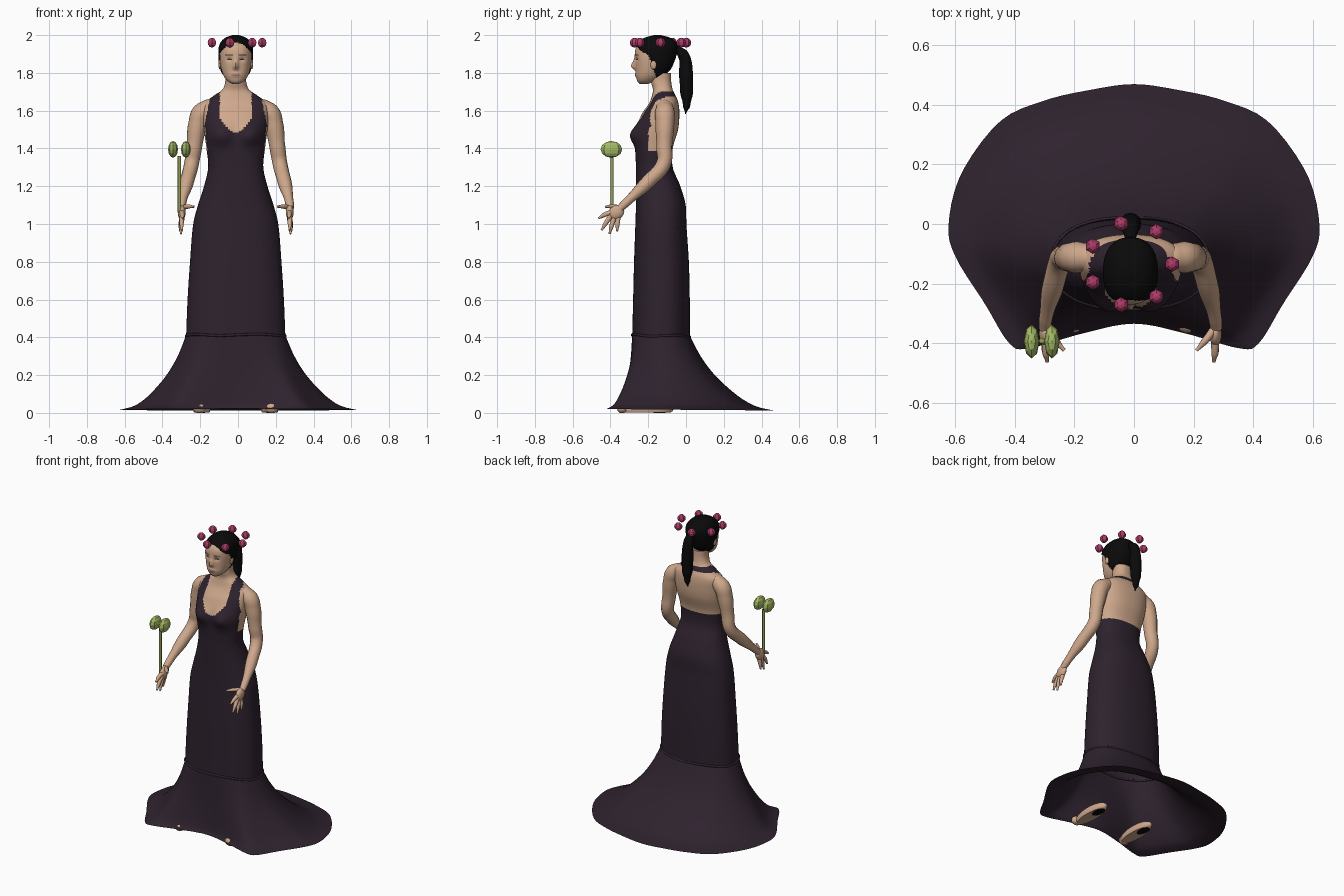
import bpy, bmesh
from math import sin, cos, pi, exp, copysign
from mathutils import Matrix, Vector

cube = bpy.data.objects.get("Cube")
if cube:
    bpy.data.objects.remove(cube, do_unlink=True)

CX = -0.012      # the figure stands slightly off the centre of the train
SEGS = 96


def material(name, *rgb):
    m = bpy.data.materials.new(name)
    m.use_nodes = True
    m.diffuse_color = (*rgb, 1)
    m.node_tree.nodes["Principled BSDF"].inputs["Base Color"].default_value = (*rgb, 1)
    return m


skin = material("skin", 0.62, 0.39, 0.26)
lips = material("lips", 0.45, 0.22, 0.16)
gown = material("dark plum", 0.027, 0.016, 0.027)
hair = material("black hair", 0.003, 0.003, 0.003)
brown = material("dark brown", 0.05, 0.03, 0.02)
rose = material("rose", 0.42, 0.045, 0.14)
green = material("bud green", 0.38, 0.50, 0.13)
stem_green = material("stem green", 0.28, 0.35, 0.09)


def add(name, mesh, mats, smooth=True):
    ob = bpy.data.objects.new(name, mesh)
    bpy.context.collection.objects.link(ob)
    for m in mats:
        mesh.materials.append(m)
    if smooth:
        mesh.shade_smooth()
        mesh.set_sharp_from_angle(angle=1.0)
    return ob


def sample(table, k):
    """Smooth interpolation of a table whose rows start with their key."""
    i = 0
    while i < len(table) - 2 and table[i + 1][0] < k:
        i += 1
    a, b = Vector(table[i]), Vector(table[i + 1])
    p, n = Vector(table[max(i - 1, 0)]), Vector(table[min(i + 2, len(table) - 1)])
    h = b[0] - a[0]
    t = (k - a[0]) / h
    ta, tb = (b - p) * (h / (b[0] - p[0])), (n - a) * (h / (n[0] - a[0]))
    return (a * (2*t**3 - 3*t*t + 1) + ta * (t**3 - 2*t*t + t)
            + b * (3*t*t - 2*t**3) + tb * (t**3 - t*t))


def ring(z, half, front, back, shape=None):
    """Rounded cross-section, starting at the front and turning to the left."""
    pts = []
    for j in range(SEGS):
        s, c = sin(2*pi*j / SEGS), cos(2*pi*j / SEGS)
        x = half * copysign(abs(s)**0.85, s)
        y = (front + back) / 2 - (back - front) / 2 * copysign(abs(c)**0.85, c)
        if shape and c > 0:
            y += shape(x, z) * min(1, c * 2)
        pts.append(Vector((x + CX, y, z)))
    return pts


def table_rings(table, step, shape=None):
    lo, hi = table[0][0], table[-1][0]
    n = round((hi - lo) / step)
    return [ring(*sample(table, lo + (hi - lo) * i / n), shape) for i in range(n + 1)]


def loft(name, rings, mats, rule=None, caps=False):
    """Skin the rings; rule gives a material index, or None to leave a face out."""
    bm = bmesh.new()
    rows = [[bm.verts.new(p) for p in r] for r in rings]
    for a, b in zip(rows, rows[1:]):
        for j in range(SEGS):
            k = (j + 1) % SEGS
            quad = (a[j], a[k], b[k], b[j])
            mid = sum((v.co for v in quad), Vector()) / 4
            index = rule(abs(mid.x - CX), mid.y, mid.z) if rule else 0
            if index is not None:
                bm.faces.new(quad).material_index = index
    if caps:
        bm.faces.new(rows[-1])
        if rule(0, rings[0][0].y, rings[0][0].z) is not None:
            bm.faces.new(rows[0][::-1])
    bmesh.ops.delete(bm, geom=[v for v in bm.verts if not v.link_faces], context='VERTS')
    mesh = bpy.data.meshes.new(name)
    bm.to_mesh(mesh)
    bm.free()
    return add(name, mesh, mats)


def tube(name, pts, mat, cyclic=False):
    """Round tube through points given as x, y, z, radius."""
    cu = bpy.data.curves.new(name, 'CURVE')
    cu.dimensions = '3D'
    cu.bevel_depth, cu.bevel_resolution, cu.resolution_u = 1, 4, 6
    cu.use_fill_caps = True
    sp = cu.splines.new('BEZIER')
    sp.radius_interpolation = 'EASE'
    sp.bezier_points.add(len(pts) - 1)
    for bp, p in zip(sp.bezier_points, pts):
        bp.co, bp.radius = p[:3], p[3]
        bp.handle_left_type = bp.handle_right_type = 'AUTO'
    sp.use_cyclic_u = cyclic
    temp = bpy.data.objects.new("temp", cu)
    bpy.context.collection.objects.link(temp)
    dg = bpy.context.evaluated_depsgraph_get()
    mesh = bpy.data.meshes.new_from_object(temp.evaluated_get(dg))
    bpy.data.objects.remove(temp, do_unlink=True)
    return add(name, mesh, [mat])


def ball(name, loc, size, mat, segs=24, rings=14, tilt=0, smooth=True, floor=None):
    bm = bmesh.new()
    bmesh.ops.create_uvsphere(bm, u_segments=segs, v_segments=rings, radius=1)
    bm.transform(Matrix.Translation(loc) @ Matrix.Rotation(tilt, 4, 'X')
                 @ Matrix.Diagonal((*size, 1)))
    if floor is not None:
        for v in bm.verts:
            v.co.z = max(v.co.z, floor)
    mesh = bpy.data.meshes.new(name)
    bm.to_mesh(mesh)
    bm.free()
    return add(name, mesh, [mat], smooth)


def bump(d, width):
    return exp(-(d / width)**2)


# Gown and torso: height, half width, front, back
BODY = [(.40, .263, -.285, .02), (.6, .255, -.28, .02), (.8, .242, -.275, .015),
        (1, .225, -.268, .002), (1.1, .2, -.265, -.002), (1.2, .168, -.265, -.03),
        (1.3, .146, -.265, -.07), (1.4, .155, -.268, -.07), (1.5, .168, -.262, -.042),
        (1.58, .172, -.235, -.035), (1.64, .165, -.195, -.04), (1.68, .115, -.18, -.055),
        (1.71, .072, -.175, -.07), (1.75, .056, -.185, -.078), (1.8, .055, -.19, -.08)]


def bust(x, z):
    return -0.038 * bump(abs(x) - 0.08, 0.06) * bump(z - 1.47, 0.055)


def halter(x, y, z):
    """Low round neckline, bare back, straps meeting behind the neck."""
    if z < 1.39:
        return 0
    if y > -0.2 + min(max(0, z - 1.5) * 0.9, 0.09):
        return 0 if 1.675 < z < 1.705 else 1
    scoop = 0.085 * min(1, max(0, z - 1.485) / 0.08)**0.5
    if z > 1.485 and x < scoop:
        return 1
    return 1 if (z > 1.5 and x > 0.17 - 0.2 * (z - 1.5)) or z > 1.705 else 0


loft("gown_and_torso", table_rings(BODY, 0.007, bust), [gown, skin], halter)

# Flared train: the hip ring spreads into the hem outline (front to back, left half)
HEM = [(-.17, -.367), (0, -.335), (.17, -.367), (.355, -.418), (.42, -.4), (.5, -.27),
       (.6, -.11), (.623, 0), (.58, .17), (.45, .345), (.3, .415), (.15, .45), (0, .47),
       (-.15, .45)]
HEM = [(i - 1, *p) for i, p in enumerate(HEM)]
FLARE = [(.02, 1), (.032, .85), (.05, .73), (.1, .55), (.2, .3), (.3, .13), (.41, 0)]
hem = []
for j in range(SEGS):
    side = 1 if j <= SEGS / 2 else -1
    turn = min(j, SEGS - j) / (SEGS / 2)
    p = sample(HEM, turn * (len(HEM) - 3))
    hem.append(Vector((side * p[1], p[2], 0.017 + 0.005 * cos(turn * pi))))
hip = ring(*BODY[0])
train = [hem]
for i in range(1, 33):
    z = 0.02 + 0.39 * (i / 32)**1.5
    f = sample(FLARE, z)[1]
    row = []
    for a, b in zip(hip, hem):
        q = a.lerp(b, f)
        q.z = z + (b.z - 0.02) * f
        row.append(q)
    train.append(row)
loft("skirt_train", train, [gown])
tube("skirt_seam", [(p.x, p.y, 0.408 - 0.03 * (p.y + 0.13) + 0.004 * sin(i), 0.007)
                    for i, p in enumerate(hip[::4])], gown, cyclic=True)

# Head
HEAD = [(1.742, .02, -.245, -.2), (1.755, .042, -.257, -.165), (1.78, .062, -.264, -.13),
        (1.81, .074, -.266, -.095), (1.85, .082, -.268, -.075), (1.89, .085, -.271, -.062),
        (1.93, .083, -.266, -.057), (1.96, .07, -.245, -.068), (1.982, .045, -.21, -.1),
        (1.994, .01, -.165, -.145)]


def face(x, z):
    nose = 0.024 * bump(x, 0.013) * bump(z - 1.834, 0.016 if z < 1.834 else 0.032)
    mouth = 0.006 * bump(x, 0.024) * bump(z - 1.79, 0.012)
    socket = 0.008 * bump(abs(x) - 0.034, 0.016) * bump(z - 1.872, 0.013)
    return socket - nose - mouth


def features(x, y, z):
    if y > -0.2:
        return 0
    if (x / 0.024)**2 + ((z - 1.79) / 0.007)**2 < 1:
        return 1
    eye = ((x - 0.034) / 0.013)**2 + ((z - 1.872) / 0.005)**2 < 1
    brow = 0.014 < x < 0.056 and abs(z - 1.896 + 6 * (x - 0.035)**2) < 0.003
    return 2 if eye or brow else 0


def hairline(x, y, z):
    return 0 if z > 1.96 - 8 * x * x or (z > 1.775 and y > -0.215 + 0.35 * (1.94 - z)) else None


loft("head", table_rings(HEAD, 0.003, face), [skin, lips, brown], features, caps=True)
CAP = [(z + .006, w + .007, f - .005, b + .012) for z, w, f, b in HEAD]
loft("hair_cap", table_rings(CAP, 0.004), [hair], hairline, caps=True)
tube("ponytail", [(CX, -.055, 1.93, .018), (CX, -.012, 1.89, .03), (CX, 0, 1.79, .037),
                  (CX, .003, 1.7, .034), (CX, .003, 1.63, .02), (CX, -.003, 1.583, .003)], hair)

# Ring of blossoms around the head
for i in range(7):
    a = 2 * pi * i / 7
    ball(f"blossom_{i + 1}", (-0.012 + 0.14 * cos(a), -0.135 + 0.14 * sin(a), 1.96),
         (.026, .026, .026), rose, 6, 6, smooth=False)

# Arms, hands, ears and feet on both sides
ARM = [(.1, -.115, 1.637, .03), (.145, -.113, 1.612, .048), (.183, -.112, 1.583, .053),
       (.201, -.112, 1.53, .05), (.22, -.115, 1.41, .042), (.234, -.118, 1.32, .039),
       (.258, -.2, 1.225, .037), (.284, -.315, 1.115, .023), (.288, -.35, 1.082, .02)]
FINGERS = [("thumb", -.35, 1.085, .222, -.425, 1.092), ("index", -.4, 1.06, .28, -.463, 1.03),
           ("middle", -.395, 1.045, .285, -.447, .967), ("ring", -.38, 1.035, .29, -.405, .947),
           ("little", -.36, 1.035, .295, -.365, .962)]
for side, s in (("left", 1), ("right", -1)):
    def at(x, *rest):
        return (CX + s * x, *rest)
    tube(f"{side}_arm", [at(*p) for p in ARM], skin)
    ball(f"{side}_palm", at(.286, -.368, 1.062), (.021, .044, .037), skin, tilt=0.7)
    for name, y, z, tx, ty, tz in FINGERS:
        tube(f"{side}_{name}_finger", [at(.284, y, z, .014),
             at((.288 + tx) / 2, (y + ty) / 2, (z + tz) / 2 + .004, .012),
             at(tx, ty, tz, .006)], skin)
    ball(f"{side}_ear", at(.084, -.172, 1.845), (.008, .016, .026), skin)
    ball(f"{side}_foot", at(.18, -.21, .022), (.046, .145, .045), skin, floor=0.003)
    ball(f"{side}_toes", at(.191, -.338, .025), (.035, .027, .028), skin, floor=0)
    ball(f"{side}_shoe_heel", at(.18, -.14, .004), (.03, .055, .004), hair)

# Held flower
tube("flower_stem", [(-.31, -.392, 1.06, .009), (-.31, -.392, 1.36, .009)], stem_green)
for side, x in (("left", -.276), ("right", -.344)):
    ball(f"{side}_bud", (x, -.395, 1.395), (.026, .057, .044), green, 8, 6, smooth=False)
